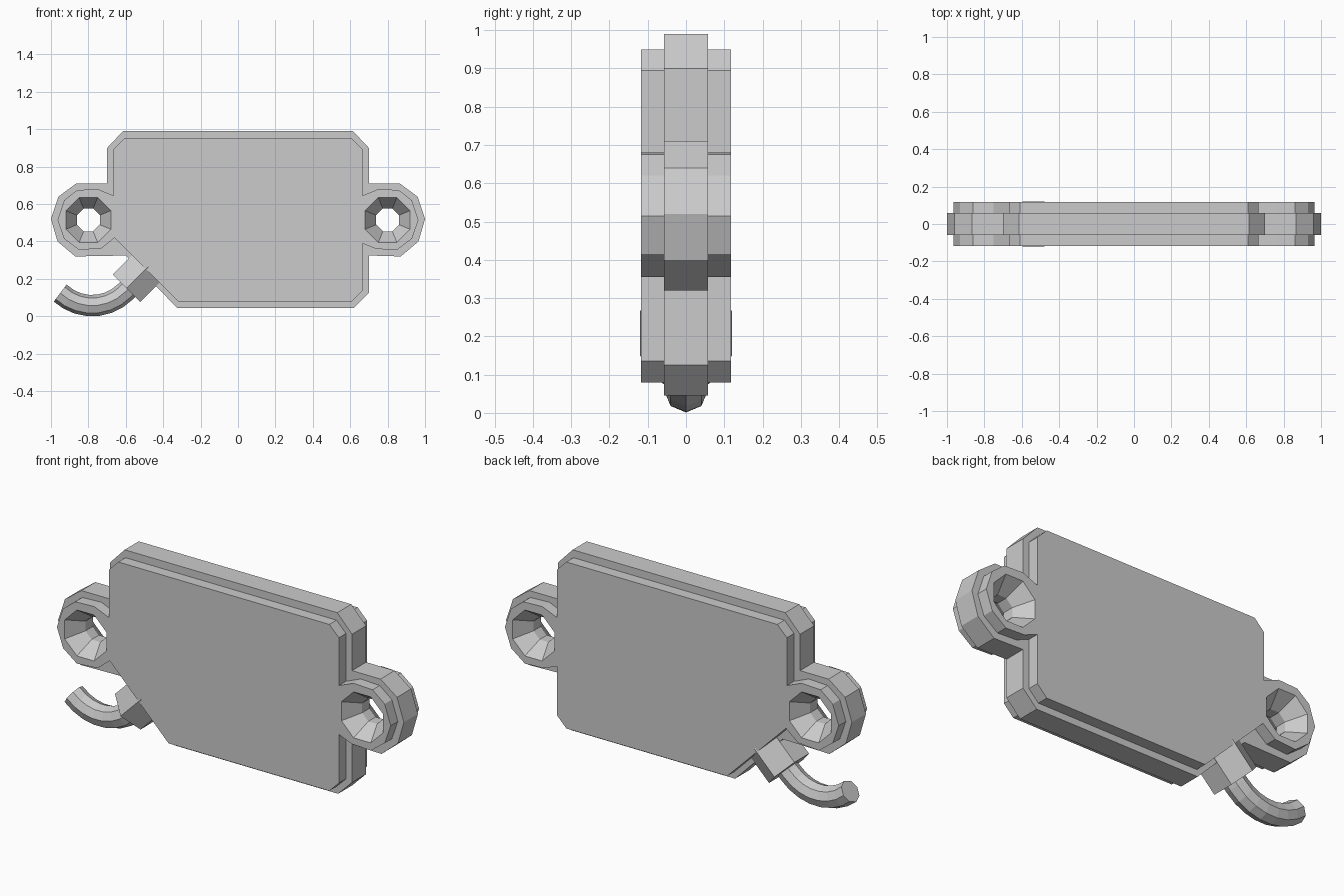
import bpy, bmesh
from math import sin, cos, pi, radians
from mathutils import Vector, Matrix

if "Cube" in bpy.data.objects:
    bpy.data.objects.remove(bpy.data.objects["Cube"])


def mesh_object(name, bm):
    bmesh.ops.recalc_face_normals(bm, faces=bm.faces)
    me = bpy.data.meshes.new(name)
    bm.to_mesh(me)
    bm.free()
    ob = bpy.data.objects.new(name, me)
    bpy.context.collection.objects.link(ob)
    return ob


def plate(name, outline, half):
    """Extrude an x-z outline symmetrically along y."""
    bm = bmesh.new()
    face = bm.faces.new([bm.verts.new((x, -half, z)) for x, z in outline])
    new = bmesh.ops.extrude_face_region(bm, geom=[face])["geom"]
    bmesh.ops.translate(bm, vec=(0, 2 * half, 0),
                        verts=[v for v in new if isinstance(v, bmesh.types.BMVert)])
    return mesh_object(name, bm)


def lathe(name, profile, sides, centre, axis):
    """Closed solid from (distance along axis, radius) rings."""
    bm = bmesh.new()
    rot = Vector(axis).to_track_quat('Z', 'Y').to_matrix().to_4x4()
    m = Matrix.Translation(centre) @ rot
    off = 0 if sides == 6 else pi / sides
    rings = [[bm.verts.new(m @ Vector((r * cos(2 * pi * i / sides + off),
                                       r * sin(2 * pi * i / sides + off), d)))
              for i in range(sides)] for d, r in profile]
    for a, b in zip(rings, rings[1:]):
        for i in range(sides):
            j = (i + 1) % sides
            bm.faces.new((a[i], a[j], b[j], b[i]))
    bm.faces.new(rings[0])
    bm.faces.new(rings[-1])
    return mesh_object(name, bm)


def mirrored(right):
    return [(-x, z) for x, z in reversed(right)]


# Housing outlines: right half from bottom to top, left half mirrored with a cut corner
mid_low = [(0.62, 0.045), (0.70, 0.125)]
mid_up = [(0.70, 0.325), (0.87, 0.32), (0.965, 0.40), (1.0, 0.52), (0.96, 0.64),
          (0.865, 0.71), (0.70, 0.71), (0.70, 0.90), (0.615, 0.99)]
mid_left = mirrored(mid_up)
mid_left[-1] = (-0.60, 0.325)
mid = mid_low + mid_up + mid_left + [(-0.325, 0.045)]

face_low = [(0.61, 0.08), (0.665, 0.135)]
face_up = [(0.665, 0.39), (0.74, 0.36), (0.85, 0.355), (0.93, 0.415), (0.965, 0.515),
           (0.93, 0.62), (0.86, 0.675), (0.75, 0.68), (0.665, 0.645), (0.665, 0.895),
           (0.61, 0.95)]
face_left = mirrored(face_up)
face_left[-1] = (-0.66, 0.42)
face_left[-2] = (-0.73, 0.363)
front = face_low + face_up + face_left + [(-0.32, 0.08)]

# Stepped housing with countersunk screw holes
housing = plate("housing", mid, 0.058)
helpers = [(plate("raised_faces", front, 0.117), 'UNION')]
hole = [(-0.14, 0.15), (-0.117, 0.13), (-0.03, 0.066),
        (0.03, 0.066), (0.117, 0.13), (0.14, 0.15)]
for x in (-0.8, 0.8):
    helpers.append((lathe("hole_cutter", hole, 8, (x, 0, 0.515), (0, 1, 0)), 'DIFFERENCE'))
for ob, op in helpers:
    ob.hide_render = True
    mod = housing.modifiers.new(op, 'BOOLEAN')
    mod.operation, mod.object, mod.solver = op, ob, 'EXACT'
dg = bpy.context.evaluated_depsgraph_get()
baked = bpy.data.meshes.new_from_object(housing.evaluated_get(dg))
housing.modifiers.clear()
housing.data = baked
for ob, _ in helpers:
    bpy.data.objects.remove(ob)

# Hexagonal cable gland on the cut corner, points of the hexagon in the x-z plane
axis = Vector((-1, 0, -1)).normalized()
lathe("cable_gland", [(-0.02, 0.12), (0.145, 0.12)], 6, (-0.493, 0, 0.252), axis)

# Cable stub curving down and back up
pts = [(-0.54, 0.194)]
for k in range(8):
    a = radians(45 - k * 88 / 7)
    pts.append((-0.78 + 0.25 * sin(a), 0.307 - 0.25 * cos(a)))
bm = bmesh.new()
rings = []
for i, (x, z) in enumerate(pts):
    p, q = pts[max(i - 1, 0)], pts[min(i + 1, len(pts) - 1)]
    t = Vector((q[0] - p[0], 0, q[1] - p[1])).normalized()
    n = Vector((-t.z, 0, t.x))
    rings.append([bm.verts.new(Vector((x, 0, z)) + 0.057 * (n * cos(j * pi / 4)
                  + Vector((0, 1, 0)) * sin(j * pi / 4))) for j in range(8)])
for a, b in zip(rings, rings[1:]):
    for j in range(8):
        bm.faces.new((a[j], a[(j + 1) % 8], b[(j + 1) % 8], b[j]))
bm.faces.new(rings[0])
bm.faces.new(rings[-1])
mesh_object("cable", bm)
